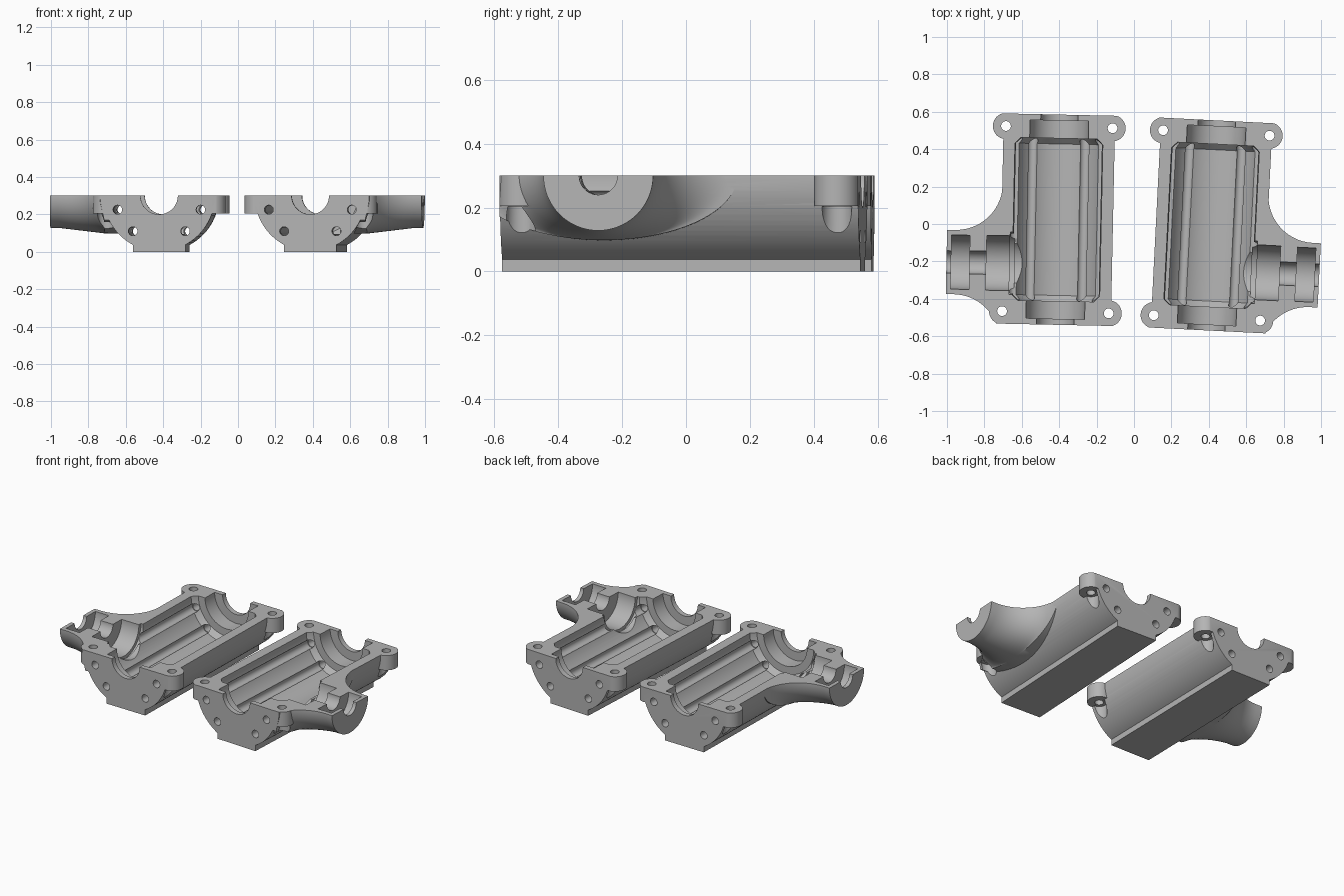
import bpy, bmesh, math
from mathutils import Matrix, Vector

if "Cube" in bpy.data.objects:
    bpy.data.objects.remove(bpy.data.objects["Cube"])

TOP = 0.30          # split plane, also the height of both bore axes
END = 0.562         # half length of the housing
BRANCH_Y = -0.238   # axis of the side branch

grey = bpy.data.materials.new("housing_grey")
grey.diffuse_color = (0.46, 0.46, 0.46, 1)
grey.use_nodes = True
grey.node_tree.nodes["Principled BSDF"].inputs["Base Color"].default_value = grey.diffuse_color


def new_object(name, bm):
    bmesh.ops.recalc_face_normals(bm, faces=bm.faces)
    mesh = bpy.data.meshes.new(name)
    bm.to_mesh(mesh)
    bm.free()
    ob = bpy.data.objects.new(name, mesh)
    bpy.context.collection.objects.link(ob)
    return ob


def loft(name, axis, centre, stations, n=64):
    """Round solid along an axis; stations are (position, radius[, second radius])."""
    bm = bmesh.new()
    rings = []
    for t, a, *rest in stations:
        b = rest[0] if rest else a
        ring = []
        for i in range(n):
            ang = 2 * math.pi * (i + 0.5) / n
            u, v = a * math.cos(ang), b * math.sin(ang)
            p = {"X": (t, u, v), "Y": (u, t, v), "Z": (u, v, t)}[axis]
            ring.append(bm.verts.new(Vector(p) + Vector(centre)))
        rings.append(ring)
    for r0, r1 in zip(rings, rings[1:]):
        for i in range(n):
            j = (i + 1) % n
            bm.faces.new((r0[i], r0[j], r1[j], r1[i]))
    bm.faces.new(rings[0])
    bm.faces.new(rings[-1])
    return new_object(name, bm)


def box(name, lo, hi):
    bm = bmesh.new()
    bmesh.ops.create_cube(bm, size=1)
    for v in bm.verts:
        v.co = [lo[k] + (v.co[k] + 0.5) * (hi[k] - lo[k]) for k in range(3)]
    return new_object(name, bm)


def combine(target, other, op):
    mod = target.modifiers.new("bool", "BOOLEAN")
    mod.operation, mod.object, mod.solver = op, other, "EXACT"
    bpy.context.view_layer.objects.active = target
    bpy.ops.object.modifier_apply(modifier=mod.name)
    bpy.data.objects.remove(other)


def both_ends(half):
    """Mirror a list of stations to the negative side."""
    return [(-t, r) for t, r in reversed(half)] + half


# main barrel with flat foot
housing = loft("right_housing_half", "Y", (0, 0, TOP), [(-0.6, 0.298), (0.6, 0.298)], 96)
solids = [box("foot", (-0.14, -0.61, 0), (0.14, 0.61, 0.1))]

# side branch: round at the mouth, flaring wide into the barrel
flare = [(0.588, 0.172, 0.172)]
for i in range(15):
    x = 0.545 - 0.25 * math.sin(math.pi / 2 * i / 14)
    a = 0.422 - math.sqrt(max(0, 0.0625 - (0.545 - x) ** 2))
    flare.append((x, a, 0.172 + 0.03 * (0.545 - x) / 0.25))
flare.append((0.20, 0.42, 0.203))
solids.append(loft("branch", "X", (0, BRANCH_Y, TOP), flare, 96))

# end flanges and screw lugs
for sy in (-1, 1):
    y0, y1 = sorted((sy * 0.425, sy * 0.62))
    solids.append(box("flange", (-0.285, y0, 0.205), (0.285, y1, 0.4)))
    for sx in (-1, 1):
        solids.append(loft("lug", "Z", (sx * 0.285, sy * 0.495, 0),
                           [(0.205, 0.07), (0.39, 0.07)], 48))
for s in solids:
    combine(housing, s, "UNION")

# trim to the split plane and the flat ends
cutters = [box("top_trim", (-1, -1, TOP), (1, 1, 1)),
           box("front_trim", (-1, -1, -1), (1, -END, 1)),
           box("back_trim", (-1, END, -1), (1, 1, 1))]

# main cavity, bearing seats and shaft openings
cutters.append(loft("cavity", "Y", (0, 0, TOP), both_ends(
    [(0.405, 0.235), (0.435, 0.205), (0.435, 0.157), (0.53, 0.157), (0.53, 0.1), (0.7, 0.1)]), 96))

# tie rod holes with grooves along the cavity wall
for sx in (-1, 1):
    for x, z in ((0.222, 0.225), (0.14, 0.11)):
        cutters.append(loft("rod", "Y", (sx * x, 0, z), both_ends(
            [(0.436, 0.028), (0.436, 0.024), (0.7, 0.024)]), 24))

# stepped bore of the branch, with a seal groove beside the cavity
cutters.append(loft("branch_bore", "X", (0, BRANCH_Y, TOP), [
    (0.10, 0.147), (0.225, 0.147), (0.225, 0.168), (0.25, 0.168), (0.25, 0.147),
    (0.375, 0.147), (0.375, 0.062), (0.465, 0.062), (0.465, 0.145),
    (0.563, 0.145), (0.563, 0.06), (0.7, 0.06)]))

# lug holes and the screw head clearance under them
for sx in (-1, 1):
    for sy in (-1, 1):
        cutters.append(loft("screw", "Z", (sx * 0.285, sy * 0.495, 0),
                            [(-0.1, 0.047), (0.204, 0.047), (0.204, 0.026), (0.5, 0.026)], 32))
for c in cutters:
    combine(housing, c, "DIFFERENCE")
housing.data.materials.clear()
housing.data.materials.append(grey)
housing.data.polygons.foreach_set("material_index", [0] * len(housing.data.polygons))

# mirrored second half
mirror = housing.copy()
mirror.data = housing.data.copy()
mirror.name = "left_housing_half"
bpy.context.collection.objects.link(mirror)
mirror.data.transform(Matrix.Scale(-1, 4, (1, 0, 0)))
mirror.data.flip_normals()

# place both halves side by side, each slightly turned
for ob, x, y, turn in ((housing, 0.415, -0.0075, -2.9), (mirror, -0.41, 0.023, -1.2)):
    ob.location = (x, y, 0)
    ob.rotation_euler.z = math.radians(turn)
    bpy.ops.object.select_all(action="DESELECT")
    ob.select_set(True)
    bpy.context.view_layer.objects.active = ob
    bpy.ops.object.shade_smooth_by_angle(angle=math.radians(30))
